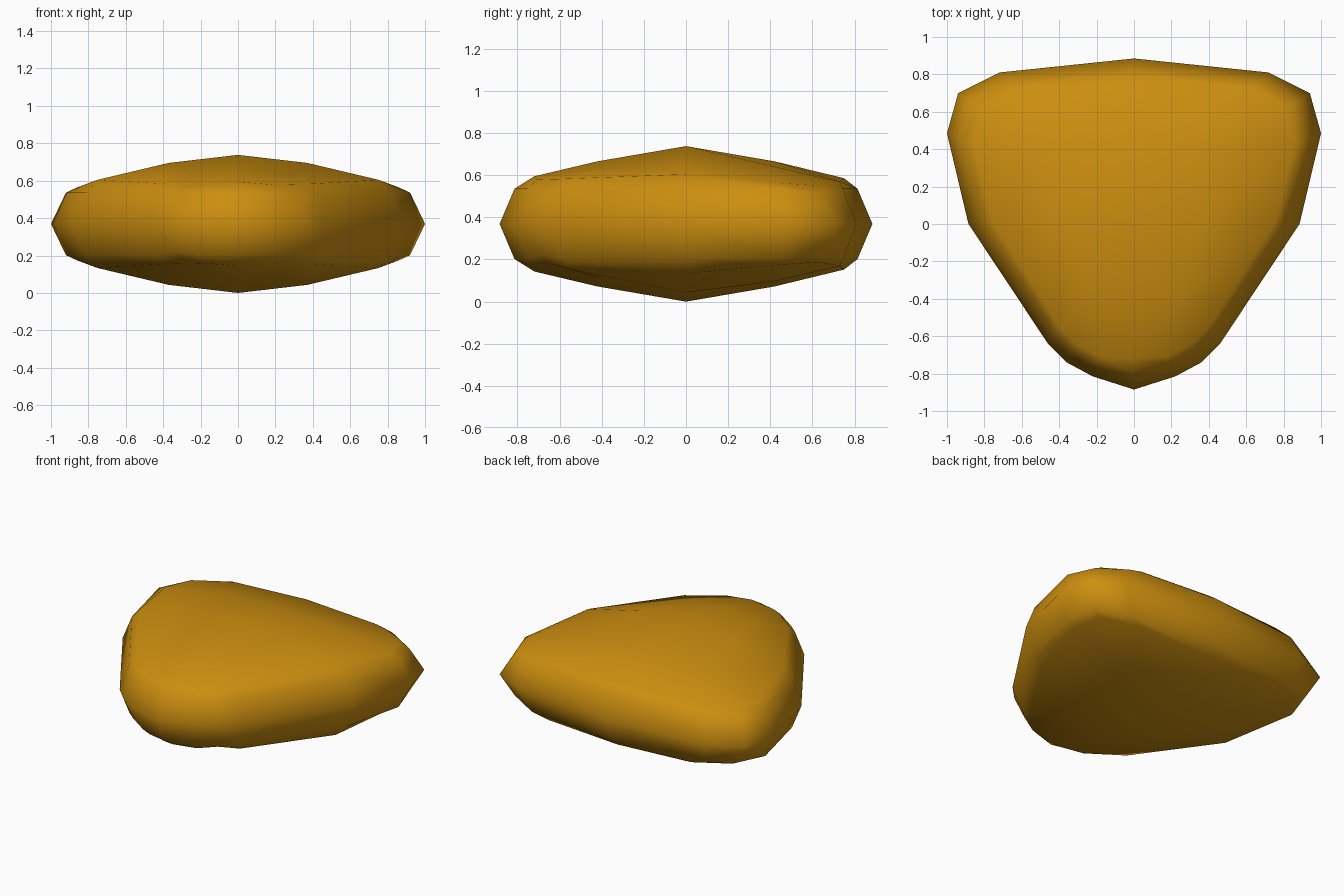
import bpy
import bmesh

cube = bpy.data.objects.get("Cube")
if cube:
    bpy.data.objects.remove(cube, do_unlink=True)

MID = 0.369  # height of the widest girdle

# Half outlines, running from the back centre round the left side to the front centre
girdle = [(0, .885), (.72, .81), (.94, .70), (1, .485), (.885, 0),
          (.46, -.64), (.36, -.74), (.22, -.815), (0, -.885)]
shoulder = [(0, .75, .217), (.55, .73, .2), (.8, .63, .182), (.86, .43, .195),
            (.75, 0, .236), (.4, -.55, .215), (.3, -.65, .19),
            (.18, -.71, .21), (0, -.72, .226)]
crown = [(0, .42, .297), (.41, .42, .272), (.37, 0, .326),
         (.25, -.39, .262), (0, -.42, .297)]


def outline_index(i, j):
    """Position along the half outline for a grid point on the square border."""
    if j == 2:
        return i
    if j == -2:
        return 8 - i
    return 4 - j


def pebble_point(i, j, k):
    """Map a point of the cube grid (-2 to 2 on each axis) onto the pebble."""
    side = -1 if i < 0 else 1
    up = -1 if k < 0 else 1
    i = abs(i)
    ring = max(i, abs(j))
    if abs(k) < 2:
        index = outline_index(i, j)
        x, y = girdle[index]
        shrink = 1 - 0.08 * abs(k)
        corner = 0.02 if index in (2, 6) else 0
        x, y, z = x * shrink, y * shrink, abs(k) * (0.167 - corner)
    elif ring == 2:
        x, y, z = shoulder[outline_index(i, j)]
    elif ring == 1:
        x, y, z = crown[outline_index(2 * i, 2 * j) // 2]
    else:
        x, y, z = 0, 0, MID
    return side * x, y, MID + up * z


# Gridded cube reshaped into a rounded, tapering pebble
bm = bmesh.new()
bmesh.ops.create_cube(bm, size=4)
bmesh.ops.subdivide_edges(bm, edges=bm.edges[:], cuts=3, use_grid_fill=True)
for vert in bm.verts:
    vert.co = pebble_point(*(round(c) for c in vert.co))
bmesh.ops.recalc_face_normals(bm, faces=bm.faces[:])
for face in bm.faces:
    face.smooth = True

mesh = bpy.data.meshes.new("pebble")
bm.to_mesh(mesh)
bm.free()
pebble = bpy.data.objects.new("pebble", mesh)
bpy.context.collection.objects.link(pebble)

# Amber colour
amber = bpy.data.materials.new("amber")
amber.use_nodes = True
colour = (0.6, 0.27, 0.005, 1)
amber.diffuse_color = colour
amber.node_tree.nodes["Principled BSDF"].inputs["Base Color"].default_value = colour
mesh.materials.append(amber)
